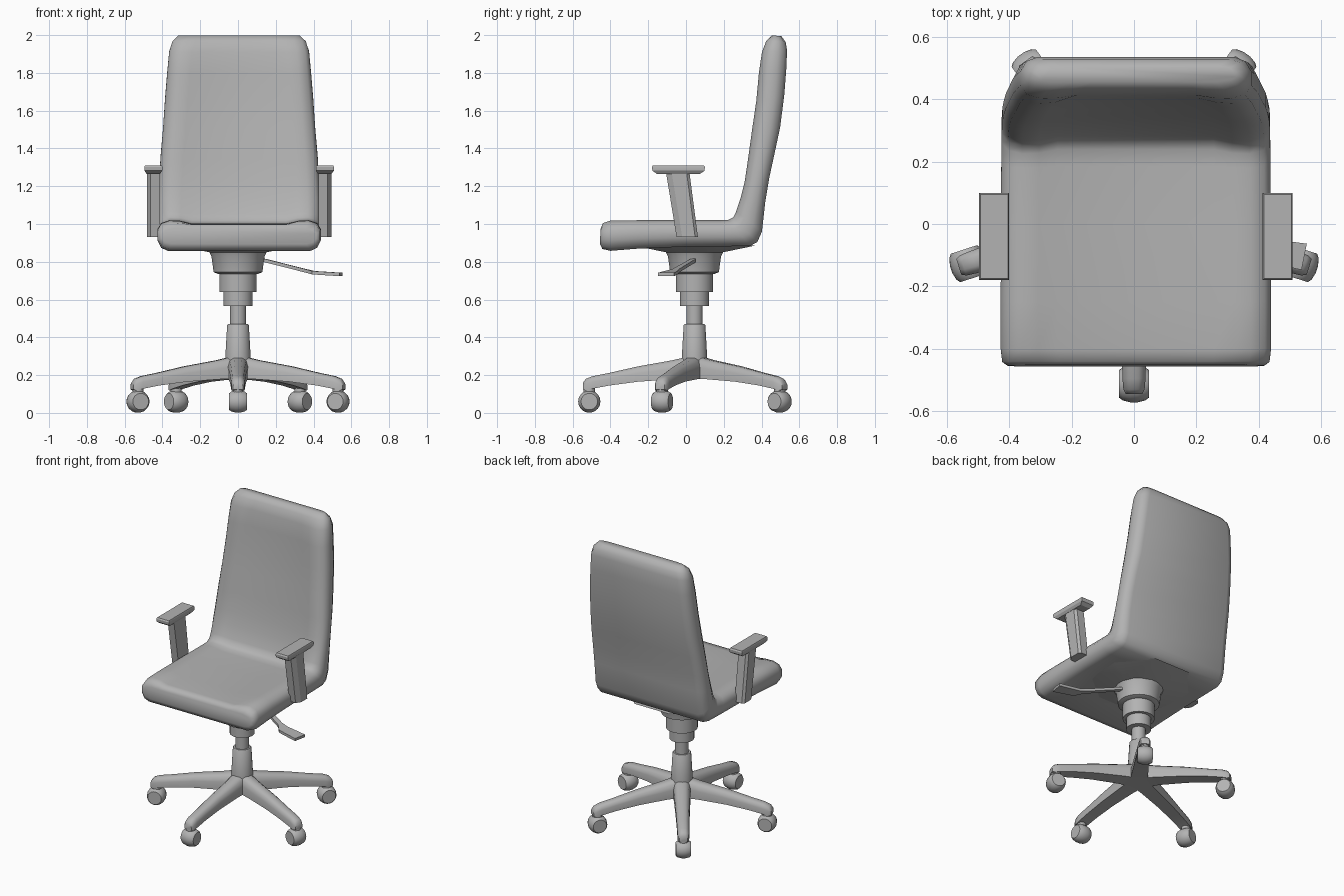
import bpy, bmesh, math
from mathutils import Matrix, Vector

if "Cube" in bpy.data.objects:
    bpy.data.objects.remove(bpy.data.objects["Cube"])

CY = 0.045   # y of the central column
CX = 0.006   # x of the seat centre

grey = bpy.data.materials.new("dark_grey")
grey.diffuse_color = (.45, .45, .45, 1)
grey.use_nodes = True
grey.node_tree.nodes["Principled BSDF"].inputs["Base Color"].default_value = grey.diffuse_color


def finish(bm, name, angle=40):
    bmesh.ops.recalc_face_normals(bm, faces=bm.faces)
    me = bpy.data.meshes.new(name)
    bm.to_mesh(me)
    bm.free()
    me.materials.append(grey)
    ob = bpy.data.objects.new(name, me)
    bpy.context.collection.objects.link(ob)
    bpy.ops.object.select_all(action='DESELECT')
    ob.select_set(True)
    bpy.context.view_layer.objects.active = ob
    bpy.ops.object.shade_smooth_by_angle(angle=math.radians(angle))
    return ob


def loft(name, rings, angle=40, matrix=None):
    """Skin a list of equal-length point rings and cap both ends."""
    bm = bmesh.new()
    vs = [[bm.verts.new(p) for p in ring] for ring in rings]
    n = len(vs[0])
    for a, b in zip(vs, vs[1:]):
        for i in range(n):
            j = (i + 1) % n
            bm.faces.new((a[i], a[j], b[j], b[i]))
    bm.faces.new(vs[0])
    bm.faces.new(vs[-1])
    if matrix:
        bm.transform(matrix)
    return finish(bm, name, angle)


def lathe(name, profile, segs=24, angle=40, matrix=None):
    """Turn (radius, z) points around z."""
    rings = [[(r * math.cos(2 * math.pi * (k + .5) / segs),
               r * math.sin(2 * math.pi * (k + .5) / segs), z) for k in range(segs)]
             for r, z in profile]
    return loft(name, rings, angle, matrix or Matrix.Translation((0, CY, 0)))


# Seat and backrest: one padded L, stations are (inner y,z), (outer y,z), half width
stations = [
    ((-.452, .975), (-.456, .895), .410),
    ((-.440, 1.005), (-.443, .868), .428),
    ((-.400, 1.018), (-.400, .858), .433),
    ((-.250, 1.020), (-.250, .870), .433),
    ((.000, 1.020), (.000, .880), .432),
    ((.180, 1.020), (.230, .882), .431),
    ((.225, 1.022), (.340, .884), .430),
    ((.250, 1.035), (.378, .905), .430),
    ((.265, 1.065), (.402, .960), .429),
    ((.290, 1.140), (.420, 1.120), .427),
    ((.310, 1.220), (.440, 1.240), .423),
    ((.328, 1.340), (.468, 1.370), .416),
    ((.350, 1.500), (.498, 1.510), .403),
    ((.372, 1.650), (.520, 1.680), .392),
    ((.386, 1.800), (.531, 1.820), .380),
    ((.402, 1.910), (.535, 1.920), .370),
    ((.425, 1.970), (.528, 1.962), .353),
    ((.455, 1.998), (.505, 1.995), .322),
]
# half section: (fixed inset from side, fraction through the thickness)
section = [(.18, .12), (.12, .02), (.065, 0), (.02, .10), (0, .32),
           (0, .65), (.02, .90), (.055, 1)]
rings = []
for k, (i, o, w) in enumerate(stations):
    i, o = Vector(i), Vector(o)
    fade = min(1, k / 2, (len(stations) - 1 - k) / 3)   # dish fades at the ends
    ring = []
    for side in (1, -1):
        for inset, t in (section if side == 1 else section[::-1]):
            p = i.lerp(o, t * fade if inset > .1 else t)
            ring.append((CX + side * (w - inset), p.x, p.y))
    rings.append(ring)
loft("seat_and_backrest", rings, 60)

# Seat pan and stepped gas-lift housing
lathe("seat_pan", [(.12, .842), (.35, .886)], 8, 20)
lathe("tilt_housing", [(.105, .735), (.130, .745), (.142, .83), (.158, .862)])
lathe("upper_sleeve", [(.100, .64), (.100, .74)])
lathe("lower_sleeve", [(.078, .565), (.078, .645)])
lathe("gas_lift_rod", [(.043, .45), (.043, .57)])
lathe("base_column", [(.075, .18), (.068, .29), (.058, .465), (.054, .47)])

# Five legs, each with stem and caster; first one points to the front
leg_profile = [  # radius, bottom z, top z, half width
    (.00, .180, .300, .055), (.06, .180, .292, .055), (.12, .178, .278, .051),
    (.30, .165, .246, .044), (.45, .145, .212, .039), (.54, .128, .194, .037),
    (.575, .118, .180, .034), (.590, .124, .160, .026)]
for n in range(5):
    turn = Matrix.Translation((0, CY, 0)) @ Matrix.Rotation(n * math.tau / 5, 4, 'Z')
    rings = []
    for r, b, t, w in leg_profile:
        h = t - b
        half = [(w, b), (w, b + .55 * h), (.8 * w, b + .85 * h), (.4 * w, t)]
        rings.append([(x, -r, z) for x, z in half] + [(-x, -r, z) for x, z in half[::-1]])
    loft(f"leg_{n + 1}", rings, 50, turn)
    at = turn @ Matrix.Translation((0, -.557, 0))
    lathe(f"caster_stem_{n + 1}", [(.032, .08), (.030, .15)], 10, 40, at)
    axle = at @ Matrix.Translation((0, 0, .06)) @ Matrix.Rotation(math.pi / 2, 4, 'Y')
    lathe(f"caster_wheel_{n + 1}",
          [(.044, -.048), (.053, -.036), (.059, -.012), (.059, .012), (.053, .036), (.044, .048)],
          18, 40, axle)

# Armrests: bevelled pad on a leaning post
for side, label in ((1, "right"), (-1, "left")):
    cx = CX + side * .454

    def rect(x, y0, y1, z):
        return [(cx - x, y0, z), (cx + x, y0, z), (cx + x, y1, z), (cx - x, y1, z)]

    loft(f"{label}_armrest_pad",
         [rect(.036, -.155, .075, 1.266), rect(.047, -.178, .098, 1.282),
          rect(.048, -.180, .100, 1.302), rect(.044, -.175, .095, 1.311)], 30)

    def post(y0, y1, z):
        pts = [(-.034, y0), (.014, y0), (.034, y0 + .03), (.034, y1 - .015),
               (.02, y1), (-.034, y1)]
        return [(cx + side * x, y, z) for x, y in pts]

    loft(f"{label}_armrest_post", [post(-.050, .063, .932), post(-.106, .018, 1.275)], 30)

# Height lever: thin bent bar with a flat paddle
lever = [((.08, .045, .818), .014), ((.15, .035, .805), .014), ((.36, -.055, .752), .018),
         ((.40, -.080, .742), .036), ((.545, -.105, .733), .042)]
loft("height_lever", [[(x + .2 * s * h, y + s * h, z + d) for s, d in
                       ((-1, -.009), (1, -.009), (1, .009), (-1, .009))]
                      for (x, y, z), h in lever], 30)
